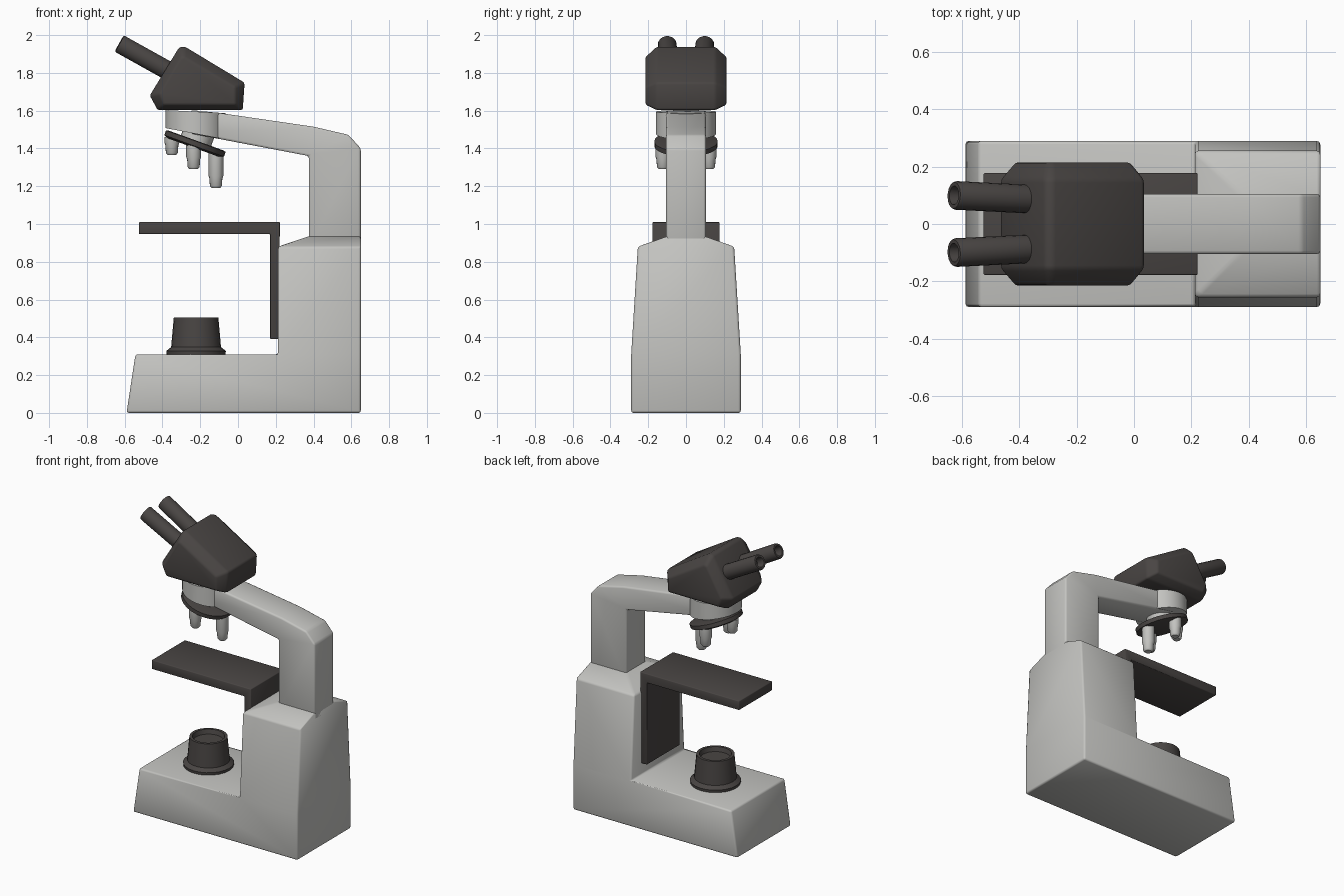
import bpy, bmesh, math
from mathutils import Vector

if "Cube" in bpy.data.objects:
    bpy.data.objects.remove(bpy.data.objects["Cube"])


def material(name, rgb):
    m = bpy.data.materials.new(name)
    m.diffuse_color = (*rgb, 1)
    m.use_nodes = True
    m.node_tree.nodes["Principled BSDF"].inputs["Base Color"].default_value = m.diffuse_color
    return m


LIGHT = material("light_grey", (0.55, 0.55, 0.53))
DARK = material("charcoal", (0.066, 0.059, 0.056))


def loft(name, rings, mat, patches=None, bevel=0, angle=40):
    """Skin a list of equal-length rings; the ends are capped (optionally in patches)."""
    bm = bmesh.new()
    vs = [[bm.verts.new(p) for p in ring] for ring in rings]
    n = len(rings[0])
    for a, b in zip(vs, vs[1:]):
        for i in range(n):
            j = (i + 1) % n
            bm.faces.new((a[i], a[j], b[j], b[i]))
    for end in (vs[0], vs[-1]):
        for patch in patches or [range(n)]:
            bm.faces.new([end[i] for i in patch])
    bmesh.ops.recalc_face_normals(bm, faces=bm.faces)
    me = bpy.data.meshes.new(name)
    bm.to_mesh(me)
    bm.free()
    for p in me.polygons:
        p.use_smooth = True
    if not bevel:
        me.set_sharp_from_angle(angle=math.radians(angle))
    me.materials.append(mat)
    ob = bpy.data.objects.new(name, me)
    bpy.context.collection.objects.link(ob)
    if bevel:
        mod = ob.modifiers.new("soft_edges", 'BEVEL')
        mod.width = bevel
        mod.segments = 2
        mod.limit_method = 'ANGLE'
        mod.angle_limit = math.radians(25)
    return ob


def prism(name, pts, widths, mat, patches, bevel):
    """Side profile (x, z) given a half width per point."""
    rings = [[(x, s * w, z) for (x, z), w in zip(pts, widths)] for s in (-1, 1)]
    return loft(name, rings, mat, patches, bevel)


def lathe(name, profile, loc, mat, axis=(0, 0, 1), seg=24, angle=40):
    """Revolve (radius, height) pairs about an axis through loc."""
    rot = Vector(axis).to_track_quat('Z', 'Y')
    rings = []
    for r, h in profile:
        rings.append([Vector(loc) + rot @ Vector((r * math.cos(t), r * math.sin(t), h))
                      for t in (2 * math.pi * i / seg for i in range(seg))])
    return loft(name, rings, mat, angle=angle)


# Base and tapered pillar in one piece
prism("base_body",
      [(-.59, 0), (.65, 0), (.65, .31), (.65, .88), (.65, .935),
       (.375, .935), (.212, .88), (.212, .31), (-.543, .31)],
      [.29, .29, .29, .255, .10, .10, .255, .29, .29], LIGHT,
      [[0, 1, 2, 7, 8], [7, 2, 3, 6], [6, 3, 4, 5]], .012)

# Bent arm
prism("arm",
      [(.375, .88), (.65, .88), (.65, 1.4), (.585, 1.472), (.4, 1.515),
       (-.1, 1.588), (-.25, 1.603), (-.25, 1.479), (.375, 1.36)],
      [.105] * 9, LIGHT,
      [[0, 1, 2, 8], [8, 2, 3, 4], [8, 4, 5, 6, 7]], .012)

# Round arm end with a sloped underside
circle = [(-.225 + .16 * math.cos(t), .16 * math.sin(t))
          for t in (2 * math.pi * i / 32 for i in range(32))]
loft("arm_end", [[(x, y, 1.508 - .19 * (x + .385)) for x, y in circle],
                 [(x, y, 1.603 - .05 * (x + .385)) for x, y in circle]], LIGHT)

# Tilted nosepiece disc and its hub
tilt = (.34, 0, .94)
lathe("nosepiece", [(.145, -.022), (.168, -.012), (.168, .014), (.155, .018)],
      (-.228, 0, 1.425), DARK, tilt, 28)
lathe("nosepiece_hub", [(.085, 0), (.085, .085)], (-.228, 0, 1.425), LIGHT, tilt)

# Objectives hanging from the disc: x, y, bottom z, top z
for i, (x, y, z0, z1) in enumerate([(-.35, 0, 1.365, 1.46), (-.235, -.122, 1.29, 1.42),
                                    (-.235, .122, 1.29, 1.42), (-.117, 0, 1.19, 1.39)]):
    lathe(f"objective_{i + 1}", [(.022, 0), (.032, .012), (.034, .05), (.039, .065), (.039, z1 - z0)],
          (x, y, z0), LIGHT, seg=16)

# Binocular head: full profile in the middle, shrunken at the sides
outer = [(-.425, 1.603), (.025, 1.603), (.035, 1.748), (-.283, 1.94), (-.312, 1.935), (-.467, 1.68)]
inner = [(-.39, 1.632), (-.015, 1.632), (-.015, 1.725), (-.285, 1.885), (-.305, 1.88), (-.415, 1.69)]
loft("binocular_head",
     [[(x, y, z) for x, z in prof] for y, prof in
      ((-.215, inner), (-.155, outer), (.155, outer), (.215, inner))], DARK, bevel=.012)

# Eyepiece tubes with hollow ends
for side, label in ((-1, "right"), (1, "left")):
    lathe(f"eyepiece_{label}", [(.028, .05), (.033, 0), (.046, 0), (.05, .008), (.05, .36)],
          (-.628, side * .1, 1.955), DARK, (.3, -side * .015, -.167), 18)

# Stage with its vertical bracket
prism("stage",
      [(-.525, .947), (.17, .947), (.17, .39), (.214, .39), (.222, 1.01), (-.525, 1.01)],
      [.178] * 6, DARK, [[0, 1, 4, 5], [1, 2, 3, 4]], .005)

# Lamp housing with a dished top
lathe("lamp", [(.155, .305), (.158, .328), (.132, .348), (.118, .505), (.1, .505), (.092, .475)],
      (-.222, 0, 0), DARK, seg=24)
